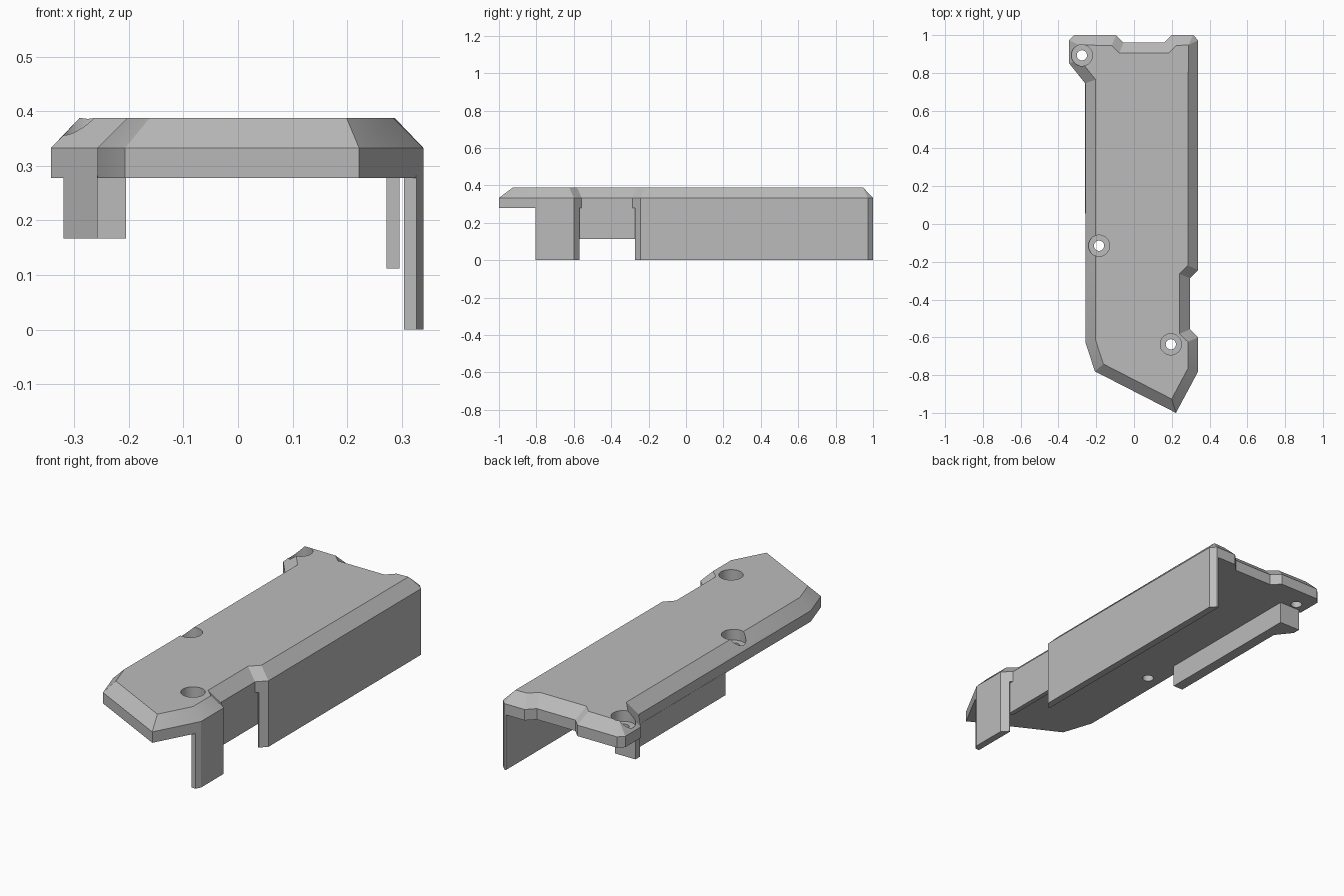
import bpy, bmesh, math
from mathutils import Vector

cube = bpy.data.objects.get("Cube")
if cube:
    bpy.data.objects.remove(cube, do_unlink=True)

grey = bpy.data.materials.new("plain grey")
grey.use_nodes = True
colour = (0.5, 0.5, 0.5, 1)
grey.diffuse_color = colour
grey.node_tree.nodes["Principled BSDF"].inputs["Base Color"].default_value = colour

BOTTOM, RIM, TOP = 0.278, 0.333, 0.388
JOIN = BOTTOM + 0.004


def inset(points, d):
    """Mitred inward offset of a counter-clockwise outline."""
    pts = [Vector(p) for p in points]
    n = len(pts)
    out = []
    for i, p in enumerate(pts):
        a = (p - pts[i - 1]).normalized()
        b = (pts[(i + 1) % n] - p).normalized()
        na, nb = Vector((-a.y, a.x)), Vector((-b.y, b.x))
        out.append(p + (na + nb) * d / (1 + na.dot(nb)))
    # Close up short edges that vanish under the offset
    for i in range(n):
        j = (i + 1) % n
        if (out[j] - out[i]).dot(pts[j] - pts[i]) <= 0:
            out[i] = out[j] = (out[i] + out[j]) / 2
    return out


def loft(name, layers):
    """Solid through stacked outlines given as (points, z)."""
    bm = bmesh.new()
    rings = [[bm.verts.new((p[0], p[1], z)) for p in pts] for pts, z in layers]
    n = len(rings[0])
    bm.faces.new(rings[0][::-1])
    bm.faces.new(rings[-1])
    for low, high in zip(rings, rings[1:]):
        for i in range(n):
            j = (i + 1) % n
            bm.faces.new((low[i], low[j], high[j], high[i]))
    bmesh.ops.remove_doubles(bm, verts=bm.verts, dist=0.0005)
    bmesh.ops.recalc_face_normals(bm, faces=bm.faces)
    mesh = bpy.data.meshes.new(name)
    bm.to_mesh(mesh)
    bm.free()
    mesh.materials.append(grey)
    obj = bpy.data.objects.new(name, mesh)
    bpy.context.collection.objects.link(obj)
    return obj


def activate(obj):
    bpy.ops.object.select_all(action='DESELECT')
    obj.select_set(True)
    bpy.context.view_layer.objects.active = obj


# Cover plate with chamfered upper rim
outline = [(0.222, -1.0), (0.34, -0.78), (0.34, -0.6), (0.296, -0.558),
           (0.296, -0.287), (0.34, -0.243), (0.34, 0.972), (0.314, 1.0),
           (0.2, 1.0), (0.16, 0.96), (-0.055, 0.96), (-0.095, 1.0),
           (-0.316, 1.0), (-0.343, 0.973), (-0.343, 0.85), (-0.258, 0.745),
           (-0.258, -0.625), (-0.207, -0.78)]
plate = loft("cover_plate", [(outline, BOTTOM), (outline, RIM),
                             (inset(outline, TOP - RIM), TOP)])


# Screw holes: a narrow bore under a wide counterbore
def drill(x, y, radius, low):
    bpy.ops.mesh.primitive_cylinder_add(vertices=48, radius=radius, depth=0.5,
                                        location=(x, y, low + 0.25))
    cutter = bpy.context.object
    cutter.name = "hole_cutter"
    cutter.hide_render = True
    activate(plate)
    mod = plate.modifiers.new("hole", 'BOOLEAN')
    mod.operation = 'DIFFERENCE'
    mod.solver = 'EXACT'
    mod.object = cutter
    bpy.ops.object.modifier_apply(modifier=mod.name)
    bpy.data.objects.remove(cutter, do_unlink=True)


for x, y in [(-0.276, 0.893), (-0.185, -0.115), (0.195, -0.637)]:
    drill(x, y, 0.056, RIM + 0.001)
    drill(x, y, 0.027, 0.1)

activate(plate)
bpy.ops.object.shade_smooth_by_angle(angle=math.radians(25))

# Side walls hanging below the plate
walls = {
    "front_side_wall": (0, [(0.304, -0.805), (0.327, -0.805), (0.34, -0.78),
                            (0.34, -0.6), (0.309, -0.57), (0.304, -0.57)]),
    "rear_side_wall": (0, [(0.304, -0.274), (0.309, -0.274), (0.34, -0.243),
                           (0.34, 0.972), (0.314, 1.0), (0.304, 1.0)]),
    "recessed_side_wall": (0.112, [(0.272, -0.59), (0.296, -0.59), (0.309, -0.571),
                                   (0.309, -0.273), (0.296, -0.255), (0.272, -0.255)]),
    "short_hooked_wall": (0.167, [(-0.259, 0.055), (-0.205, 0.055), (-0.205, 0.86),
                                  (-0.32, 0.86), (-0.32, 0.822), (-0.259, 0.745)]),
}
# Keep the recess flush with the plate's own step
walls["recessed_side_wall"][1][2:4] = [(0.296, -0.571), (0.296, -0.273)]
for name, (low, shape) in walls.items():
    loft(name, [(shape, low), (shape, JOIN)])
